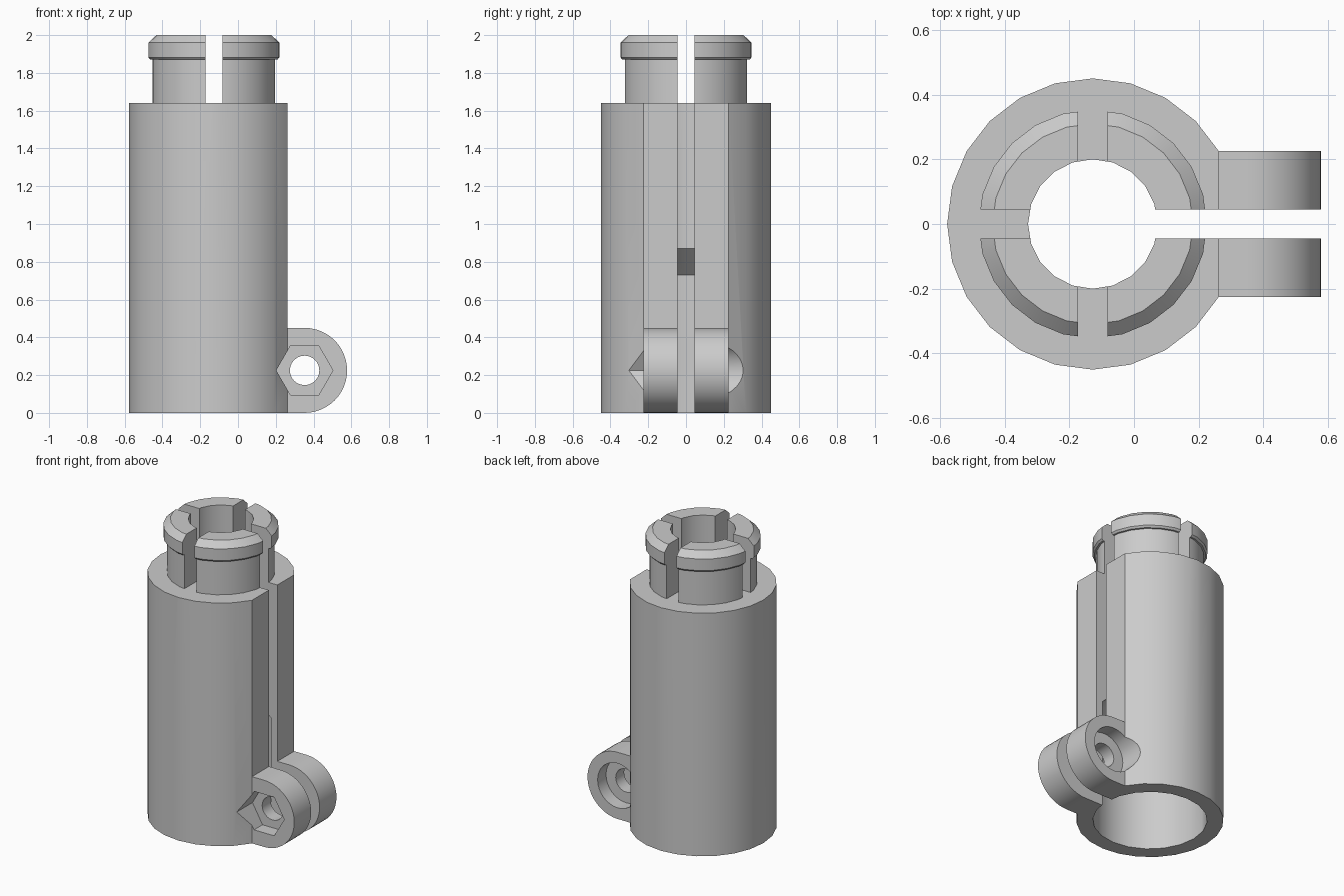
import bpy
import bmesh
from math import sin, cos, pi, radians
from mathutils import Vector

cube = bpy.data.objects.get("Cube")
if cube:
    bpy.data.objects.remove(cube)

AXIS = -0.1275      # x of the tube axis
EAR_X, EAR_Z, EAR_R = 0.3525, 0.225, 0.225
SLOT = 0.09
BODY_TOP = 1.64

grey = bpy.data.materials.new("light grey")
grey.use_nodes = True
grey.diffuse_color = (0.6, 0.6, 0.6, 1)
grey.node_tree.nodes["Principled BSDF"].inputs["Base Color"].default_value = (0.6, 0.6, 0.6, 1)


def finish(name, bm):
    bmesh.ops.recalc_face_normals(bm, faces=bm.faces)
    mesh = bpy.data.meshes.new(name)
    bm.to_mesh(mesh)
    bm.free()
    mesh.materials.append(grey)
    obj = bpy.data.objects.new(name, mesh)
    bpy.context.collection.objects.link(obj)
    return obj


def lathe(name, profile, sides):
    """Closed solid turned about the tube axis from (radius, z) points."""
    bm = bmesh.new()
    rings = []
    for r, z in profile:
        angles = [pi + 2 * pi * i / sides for i in range(sides)]
        rings.append([bm.verts.new((AXIS + r * cos(a), r * sin(a), z)) for a in angles])
    for low, high in zip(rings, rings[1:]):
        for i in range(sides):
            j = (i + 1) % sides
            bm.faces.new((low[i], low[j], high[j], high[i]))
    bm.faces.new(rings[0])
    bm.faces.new(rings[-1])
    return finish(name, bm)


def prism(name, outline, start, depth):
    """Outline of points extruded along a depth vector."""
    bm = bmesh.new()
    face = bm.faces.new([bm.verts.new(Vector(p) + Vector(start)) for p in outline])
    extruded = bmesh.ops.extrude_face_region(bm, geom=[face])["geom"]
    verts = [v for v in extruded if isinstance(v, bmesh.types.BMVert)]
    bmesh.ops.translate(bm, verts=verts, vec=depth)
    return finish(name, bm)


def box(name, x0, x1, y0, y1, z0, z1):
    return prism(name, [(x0, y0, 0), (x1, y0, 0), (x1, y1, 0), (x0, y1, 0)],
                 (0, 0, z0), (0, 0, z1 - z0))


def bolt_cut(name, radius, sides, y0, y1):
    """Prism along y on the clamp bolt axis."""
    ring = [(EAR_X + radius * cos(2 * pi * i / sides), 0,
             EAR_Z + radius * sin(2 * pi * i / sides)) for i in range(sides)]
    return prism(name, ring, (0, y0, 0), (0, y1 - y0, 0))


def combine(target, tool, operation):
    mod = target.modifiers.new(tool.name, 'BOOLEAN')
    mod.operation, mod.solver, mod.object = operation, 'EXACT', tool
    bpy.context.view_layer.objects.active = target
    bpy.ops.object.modifier_apply(modifier=mod.name)
    bpy.data.objects.remove(tool)


# Tube body with a flat on the clamp side
arc = [radians(30 + 15 * i) for i in range(21)]
holder = prism("clamp_tube", [(AXIS + 0.45 * cos(a), 0.45 * sin(a), 0) for a in arc],
               (0, 0, 0), (0, 0, BODY_TOP))

# Rounded clamp ears
round_end = [radians(-90 + 7.5 * i) for i in range(25)]
ear = [(EAR_X + EAR_R * cos(a), 0, EAR_Z + EAR_R * sin(a)) for a in round_end]
ear += [(0.24, 0, 2 * EAR_R), (0.24, 0, 0)]
combine(holder, prism("ears", ear, (0, -EAR_R, 0), (0, 2 * EAR_R, 0)), 'UNION')

# Snap collar with chamfered lip
collar = lathe("snap_collar", [(0.33, 1.6), (0.33, 1.87), (0.342, 1.87), (0.353, 1.882),
                               (0.353, 1.96), (0.31, 2.0)], 24)
combine(holder, collar, 'UNION')

# Stepped bore, wide below and narrow above
bore = lathe("bore", [(0.35, -0.1), (0.35, 0.73), (0.2, 0.87), (0.2, 2.1)], 20)
combine(holder, bore, 'DIFFERENCE')

# Full-height clamp slot and cross slots in the collar
h = SLOT / 2
combine(holder, box("clamp_slot", AXIS, 1, -h, h, -0.1, 2.1), 'DIFFERENCE')
combine(holder, box("side_slot", -1, AXIS + 0.1, -h, h, BODY_TOP, 2.1), 'DIFFERENCE')
combine(holder, box("cross_slot", AXIS - h, AXIS + h, -1, 1, BODY_TOP, 2.1), 'DIFFERENCE')

# Bolt hole, hexagonal nut pocket in front, round head pocket behind
combine(holder, bolt_cut("bolt_hole", 0.078, 24, -1, 1), 'DIFFERENCE')
combine(holder, bolt_cut("nut_pocket", 0.15, 6, -0.6, -0.135), 'DIFFERENCE')
combine(holder, bolt_cut("head_pocket", 0.15, 32, 0.135, 0.6), 'DIFFERENCE')

# Smooth round walls, sharp edges
bpy.ops.object.select_all(action='DESELECT')
holder.select_set(True)
bpy.context.view_layer.objects.active = holder
bpy.ops.object.shade_smooth_by_angle(angle=radians(30))
